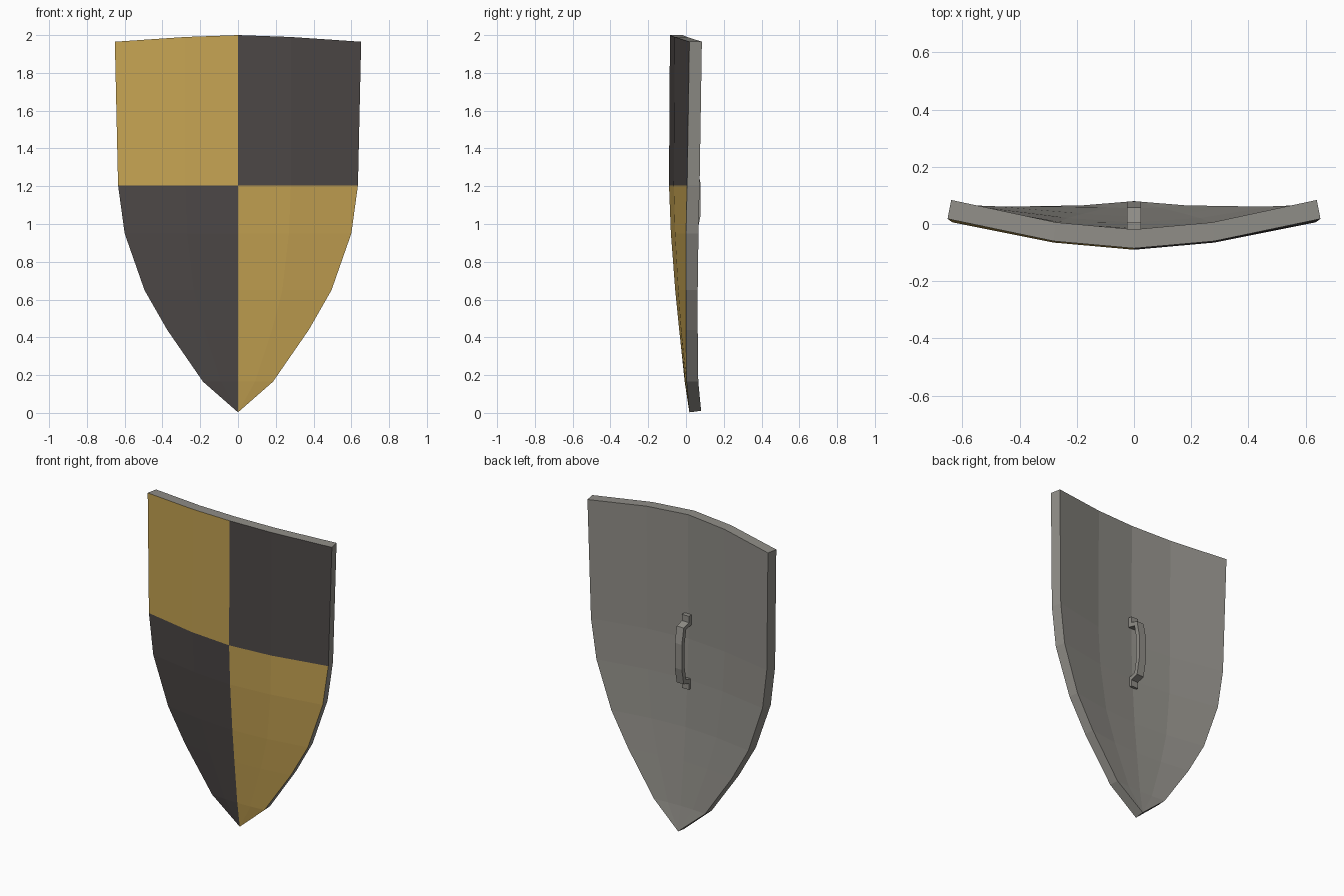
import bpy, bmesh

if "Cube" in bpy.data.objects:
    bpy.data.objects.remove(bpy.data.objects["Cube"])


def material(name, rgb):
    m = bpy.data.materials.new(name)
    m.diffuse_color = (*rgb, 1)
    m.use_nodes = True
    m.node_tree.nodes["Principled BSDF"].inputs["Base Color"].default_value = m.diffuse_color
    return m


gold = material("gold paint", (0.56, 0.365, 0.085))
dark = material("charcoal paint", (0.074, 0.065, 0.063))
grey = material("grey steel", (0.28, 0.27, 0.245))


def make_object(name, bm, mats):
    bmesh.ops.recalc_face_normals(bm, faces=bm.faces)
    me = bpy.data.meshes.new(name)
    bm.to_mesh(me)
    bm.free()
    for m in mats:
        me.materials.append(m)
    ob = bpy.data.objects.new(name, me)
    bpy.context.collection.objects.link(ob)
    return ob


# Shield board: each row is (x, y, z) at the centre, crease and edge of the front
ROWS = [
    [(0, -0.085, 2.0), (0.28, -0.06, 1.99), (0.652, 0.018, 1.965)],
    [(0, -0.09, 1.205), (0.28, -0.065, 1.205), (0.635, 0.006, 1.205)],
    [(0, -0.08, 0.95), (0.27, -0.058, 0.95), (0.60, 0.0, 0.95)],
    [(0, -0.057, 0.65), (0.235, -0.041, 0.65), (0.495, 0.0, 0.65)],
    [(0, -0.036, 0.44), (0.18, -0.026, 0.44), (0.375, 0.0, 0.44)],
    [(0, -0.007, 0.165), (0.09, -0.004, 0.165), (0.185, 0.003, 0.165)],
]
TIP = (0, 0.018, 0.003)

bm = bmesh.new()


def back_of(p):
    # The back is the front pushed rearwards, pulled in a little at the sides
    return (p[0] * 0.98, p[1] + 0.066 - 0.004 * (p[2] < 0.7), p[2] + (0.008 if p[2] < 0.1 else 0))


def layer(move):
    grid = []
    for row in ROWS:
        full = [(-x, y, z) for x, y, z in reversed(row[1:])] + row
        grid.append([bm.verts.new(move(p)) for p in full])
    tip = bm.verts.new(move(TIP))
    faces = []
    for a, b in zip(grid, grid[1:]):
        for i in range(4):
            faces.append(bm.faces.new((a[i], a[i + 1], b[i + 1], b[i])))
    for i in range(4):
        faces.append(bm.faces.new((grid[-1][i], grid[-1][i + 1], tip)))
    loop = grid[0] + [r[-1] for r in grid[1:]] + [tip] + [r[0] for r in reversed(grid[1:])]
    return faces, loop


front_faces, front_loop = layer(lambda p: p)
back_faces, back_loop = layer(back_of)

# Rim joining front and back
n = len(front_loop)
for i in range(n):
    j = (i + 1) % n
    bm.faces.new((front_loop[i], front_loop[j], back_loop[j], back_loop[i]))

# Quartered front colours
for f in front_faces:
    c = f.calc_center_median()
    f.material_index = 1 if (c.x < 0) == (c.z > 1.2) else 2
make_object("shield_board", bm, [grey, gold, dark])

# Handle: bent strip with two feet, upper half of its side profile as (y, height)
MID = 1.13
outer = [(0.006, 0.235), (0.006, 0.195), (0.058, 0.18), (0.078, 0.08)]
inner = [(0.05, 0.075), (0.034, 0.16), (-0.03, 0.175), (-0.03, 0.235)]


def mirrored(pts):
    return [(y, MID + h) for y, h in pts] + [(y, MID - h) for y, h in reversed(pts)]


profile = mirrored(outer) + list(reversed(mirrored(list(reversed(inner)))))
bm = bmesh.new()
face = bm.faces.new([bm.verts.new((-0.025, y, z)) for y, z in profile])
res = bmesh.ops.extrude_face_region(bm, geom=[face])
bmesh.ops.translate(bm, vec=(0.05, 0, 0),
                    verts=[v for v in res["geom"] if isinstance(v, bmesh.types.BMVert)])
make_object("handle", bm, [grey])
